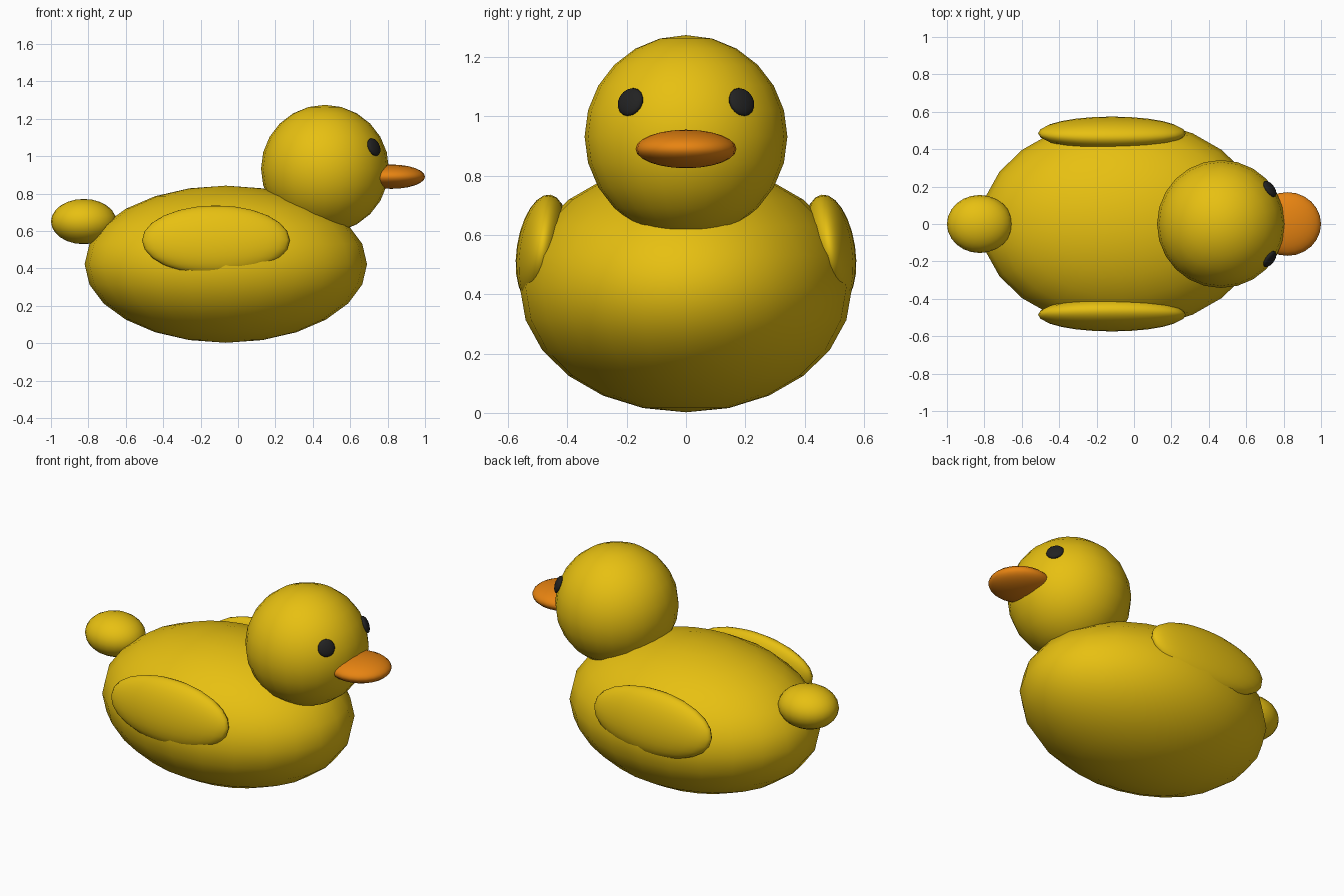
import bpy, math
from mathutils import Vector

if "Cube" in bpy.data.objects:
    bpy.data.objects.remove(bpy.data.objects["Cube"])


def material(name, rgb):
    m = bpy.data.materials.new(name)
    m.diffuse_color = (*rgb, 1)
    m.use_nodes = True
    m.node_tree.nodes["Principled BSDF"].inputs["Base Color"].default_value = m.diffuse_color
    return m


yellow = material("duck_yellow", (0.85, 0.56, 0.006))
orange = material("bill_orange", (0.84, 0.24, 0.006))
black = material("eye_black", (0.016, 0.016, 0.016))


def ellipsoid(name, loc, radii, mat, rot=(0, 0, 0), segs=24, rings=12):
    bpy.ops.mesh.primitive_uv_sphere_add(segments=segs, ring_count=rings, radius=1,
                                         location=loc, rotation=rot)
    ob = bpy.context.object
    ob.name = name
    ob.scale = radii
    ob.data.materials.append(mat)
    bpy.ops.object.shade_smooth()
    return ob


# Body, head, bill and tail
ellipsoid("body", (-0.065, 0, 0.422), (0.755, 0.56, 0.42), yellow)
head_centre = Vector((0.465, 0, 0.932))
head_radius = 0.342
ellipsoid("head", head_centre, (head_radius,) * 3, yellow)
ellipsoid("bill", (0.82, 0, 0.89), (0.18, 0.17, 0.065), orange)
ellipsoid("tail", (-0.825, 0, 0.65), (0.175, 0.155, 0.121), yellow)

for side, s in (("left", 1), ("right", -1)):
    # Wing: flattened, with its top leaning in to the body
    ellipsoid(side + "_wing", (-0.118, s * 0.485, 0.55), (0.395, 0.086, 0.188),
              yellow, rot=(s * math.radians(8.5), 0, 0))
    # Eye: flattened bead lying on the head surface
    n = Vector((0.265, s * 0.19, 0.118)).normalized()
    ellipsoid(side + "_eye", head_centre + n * head_radius, (0.05, 0.05, 0.02), black,
              rot=n.to_track_quat('Z', 'Y').to_euler(), segs=16, rings=8)
